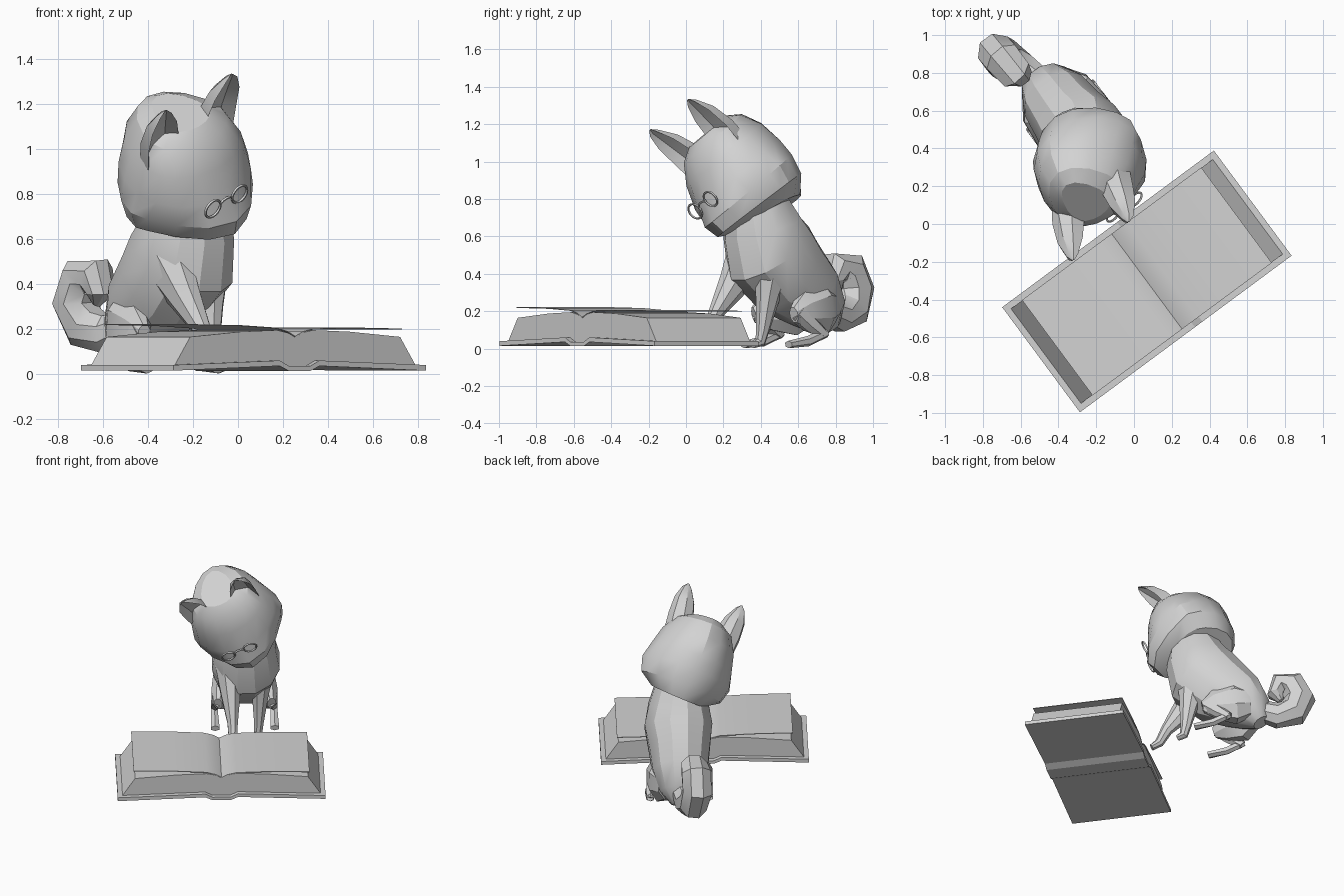
import bpy
import bmesh
from math import sin, cos, pi, radians
from mathutils import Matrix, Vector

cube = bpy.data.objects.get("Cube")
if cube:
    bpy.data.objects.remove(cube, do_unlink=True)

grey = bpy.data.materials.new("plain grey")
grey.use_nodes = True
grey.diffuse_color = (0.65, 0.65, 0.65, 1)
grey.node_tree.nodes["Principled BSDF"].inputs["Base Color"].default_value = (0.65, 0.65, 0.65, 1)

# Shared frames: x = sideways, y = backward, z = up
turn = Matrix.Rotation(radians(36.5), 4, "Z")
book_frame = turn @ Matrix.Translation((-0.126, -0.285, 0))

side = Vector((0.75, 0.517, 0.413)).normalized()
face_dir = Vector((0.645, -0.578, -0.5))
crown = face_dir.cross(side).normalized()
back = crown.cross(side)
head_frame = Matrix((side, back, crown)).transposed().to_4x4()
head_frame.translation = (-0.24, 0.267, 0.92)


def finish(name, bm, frame, angle):
    bmesh.ops.recalc_face_normals(bm, faces=bm.faces)
    mesh = bpy.data.meshes.new(name)
    bm.to_mesh(mesh)
    bm.free()
    mesh.transform(frame)
    obj = bpy.data.objects.new(name, mesh)
    bpy.context.collection.objects.link(obj)
    mesh.materials.append(grey)
    bpy.ops.object.select_all(action="DESELECT")
    obj.select_set(True)
    bpy.context.view_layer.objects.active = obj
    bpy.ops.object.shade_smooth_by_angle(angle=radians(angle))


def loft(name, rings, frame, angle=28, closed=False):
    """Skin a row of equal rings, capping the ends unless closed."""
    bm = bmesh.new()
    loops = [[bm.verts.new(p) for p in ring] for ring in rings]
    pairs = list(zip(loops, loops[1:]))
    if closed:
        pairs.append((loops[-1], loops[0]))
    else:
        bm.faces.new(loops[0])
        bm.faces.new(loops[-1])
    for a, b in pairs:
        for i in range(len(a)):
            j = (i + 1) % len(a)
            bm.faces.new((a[i], a[j], b[j], b[i]))
    finish(name, bm, frame, angle)


def tube(name, stations, sides=8):
    """Stations are (x, y, z, half width, half depth) along a path."""
    path = [Vector(s[:3]) for s in stations]
    rings = []
    for i, s in enumerate(stations):
        ahead = path[min(i + 1, len(path) - 1)] - path[max(i - 1, 0)]
        across = Vector((1, 0, 0))
        across = (across - ahead * across.dot(ahead) / ahead.length_squared).normalized()
        deep = ahead.normalized().cross(across)
        turns = [2 * pi * (k + 0.5) / sides for k in range(sides)]
        rings.append([path[i] + across * s[3] * cos(t) + deep * s[4] * sin(t) for t in turns])
    loft(name, rings, turn)


def slab(name, profile, half):
    """Extrude an x-z outline along the book's height."""
    rings = [[(x, y, z) for x, z in profile] for y in (-half, half)]
    loft(name, rings, book_frame, 20)


def mirrored(points):
    return points + [(-x, z) for x, z in reversed(points) if x]


# Open book: cover with raised hinges, page block, loose top sheet
cover_top = mirrored([(-0.697, 0.04), (-0.11, 0.06), (-0.06, 0.036)])
cover_low = mirrored([(-0.697, 0.015), (-0.11, 0.036), (-0.06, 0.014)])
slab("book_cover", cover_top + cover_low[::-1], 0.346)
pages_top = mirrored([(-0.665, 0.04), (-0.58, 0.165), (-0.3, 0.188), (-0.1, 0.195),
                      (-0.04, 0.183), (0, 0.163)])
slab("book_pages", pages_top + [(0.11, 0.06), (0.06, 0.036), (-0.06, 0.036), (-0.11, 0.06)], 0.312)
sheet = [(-0.59, 0.222), (-0.3, 0.217), (-0.1, 0.206), (-0.04, 0.19), (0, 0.168),
         (0.04, 0.188), (0.1, 0.202), (0.3, 0.207), (0.59, 0.202)]
slab("top_sheet", sheet + [(x, z - 0.004) for x, z in reversed(sheet)], 0.314)

# Torso from neck to rump
tube("torso", [
    (0.05, 0.43, 0.78, 0.17, 0.17),
    (0.06, 0.465, 0.64, 0.21, 0.225),
    (0.065, 0.51, 0.51, 0.235, 0.265),
    (0.06, 0.635, 0.39, 0.21, 0.245),
    (0.06, 0.77, 0.29, 0.19, 0.2),
    (0.06, 0.86, 0.19, 0.145, 0.14),
    (0.06, 0.91, 0.11, 0.06, 0.06)], sides=12)

# Front legs: one lifted toward the book, one upright
tube("front_leg_right", [
    (-0.05, 0.46, 0.5, 0.1, 0.14),
    (-0.04, 0.34, 0.34, 0.07, 0.085),
    (-0.03, 0.22, 0.19, 0.038, 0.042),
    (-0.03, 0.17, 0.1, 0.03, 0.032),
    (-0.02, 0.12, 0.065, 0.03, 0.02)])
tube("front_leg_left", [
    (0.17, 0.47, 0.5, 0.1, 0.14),
    (0.16, 0.43, 0.3, 0.06, 0.075),
    (0.15, 0.4, 0.1, 0.034, 0.038),
    (0.145, 0.385, 0.035, 0.03, 0.03),
    (0.14, 0.34, 0.02, 0.03, 0.018)])

# Folded hind legs
for label, s in (("right", -1), ("left", 1)):
    def at(x, *rest):
        return (0.06 + s * x, *rest)
    tube("thigh_" + label, [
        at(0.08, 0.84, 0.23, 0.08, 0.11),
        at(0.12, 0.75, 0.22, 0.1, 0.16),
        at(0.16, 0.62, 0.2, 0.07, 0.11),
        at(0.18, 0.54, 0.18, 0.03, 0.045)])
    tube("shin_" + label, [
        at(0.18, 0.57, 0.2, 0.04, 0.055),
        at(0.19, 0.65, 0.13, 0.038, 0.045),
        at(0.2, 0.73, 0.07, 0.027, 0.03)], sides=6)
    tube("hind_foot_" + label, [
        at(0.2, 0.74, 0.085, 0.025, 0.025),
        at(0.2, 0.62, 0.04, 0.028, 0.028),
        at(0.2, 0.49, 0.022, 0.034, 0.02)], sides=6)

# Curled bushy tail
tube("tail", [
    (0.06, 0.87, 0.22, 0.07, 0.07),
    (0.02, 1.01, 0.175, 0.085, 0.09),
    (-0.02, 1.11, 0.21, 0.1, 0.11),
    (-0.045, 1.155, 0.32, 0.105, 0.11),
    (-0.04, 1.105, 0.425, 0.105, 0.105),
    (-0.03, 1.02, 0.435, 0.095, 0.09),
    (-0.02, 0.995, 0.36, 0.07, 0.06),
    (-0.02, 1.03, 0.31, 0.02, 0.02)])

# Head: stacked rings with wide cheeks and a central muzzle ridge
head_rings = []
for z, wide, front, rear, pinch, tilt in (
        (0.28, 0.12, 0.08, 0.2, 1, 0),
        (0.235, 0.2, 0.15, 0.265, 1, 0),
        (0.13, 0.26, 0.22, 0.315, 0.9, 0),
        (0, 0.295, 0.285, 0.325, 1, 0),
        (-0.1, 0.32, 0.345, 0.3, 1.6, 0),
        (-0.2, 0.29, 0.335, 0.275, 1.9, -0.06),
        (-0.265, 0.19, 0.21, 0.215, 1.2, -0.2)):
    ring = []
    for k in range(16):
        t = 2 * pi * k / 16
        reach = -front * abs(sin(t)) ** pinch if sin(t) > 0 else rear * abs(sin(t)) ** 1.2
        ring.append((0.01 + wide * cos(t), reach, z + tilt * reach))
    head_rings.append(ring)
loft("head", head_rings, head_frame)

# Ears with a scooped front
for label, s in (("right", -1), ("left", 1)):
    rings = []
    for x, y, z, w, d in (
            (0.16, 0.0, 0.14, 0.09, 0.07),
            (0.17, -0.01, 0.25, 0.09, 0.065),
            (0.185, -0.04, 0.37, 0.072, 0.05),
            (0.195, -0.072, 0.455, 0.034, 0.022),
            (0.195, -0.083, 0.485, 0.006, 0.004)):
        outline = [(-1, -0.6), (-0.5, 0.1), (0.5, 0.1), (1, -0.6), (0.75, 0.6), (0, 1), (-0.75, 0.6)]
        rings.append([(s * (x + w * a), y + d * b, z) for a, b in outline])
    loft("ear_" + label, rings, head_frame)


def wire(name, centres, radials, closed=True):
    turns = [2 * pi * k / 6 for k in range(6)]
    rings = [[c + out * 0.006 * cos(t) + Vector((0, 0.006 * sin(t), 0)) for t in turns]
             for c, out in zip(centres, radials)]
    loft(name, rings, head_frame, 60, closed)


# Round glasses resting on the muzzle
for label, s in (("right", -1), ("left", 1)):
    spokes = [Vector((cos(2 * pi * k / 20), 0, sin(2 * pi * k / 20))) for k in range(20)]
    middle = Vector((-0.014 + s * 0.079, -0.3, 0))
    wire("lens_rim_" + label, [middle + d * 0.044 for d in spokes], spokes)
arch = [Vector((cos(pi * k / 6), 0, sin(pi * k / 6))) for k in range(7)]
bridge = [Vector((-0.014 + 0.036 * d.x, -0.3, 0.018 * d.z)) for d in arch]
wire("glasses_bridge", bridge, arch, closed=False)
